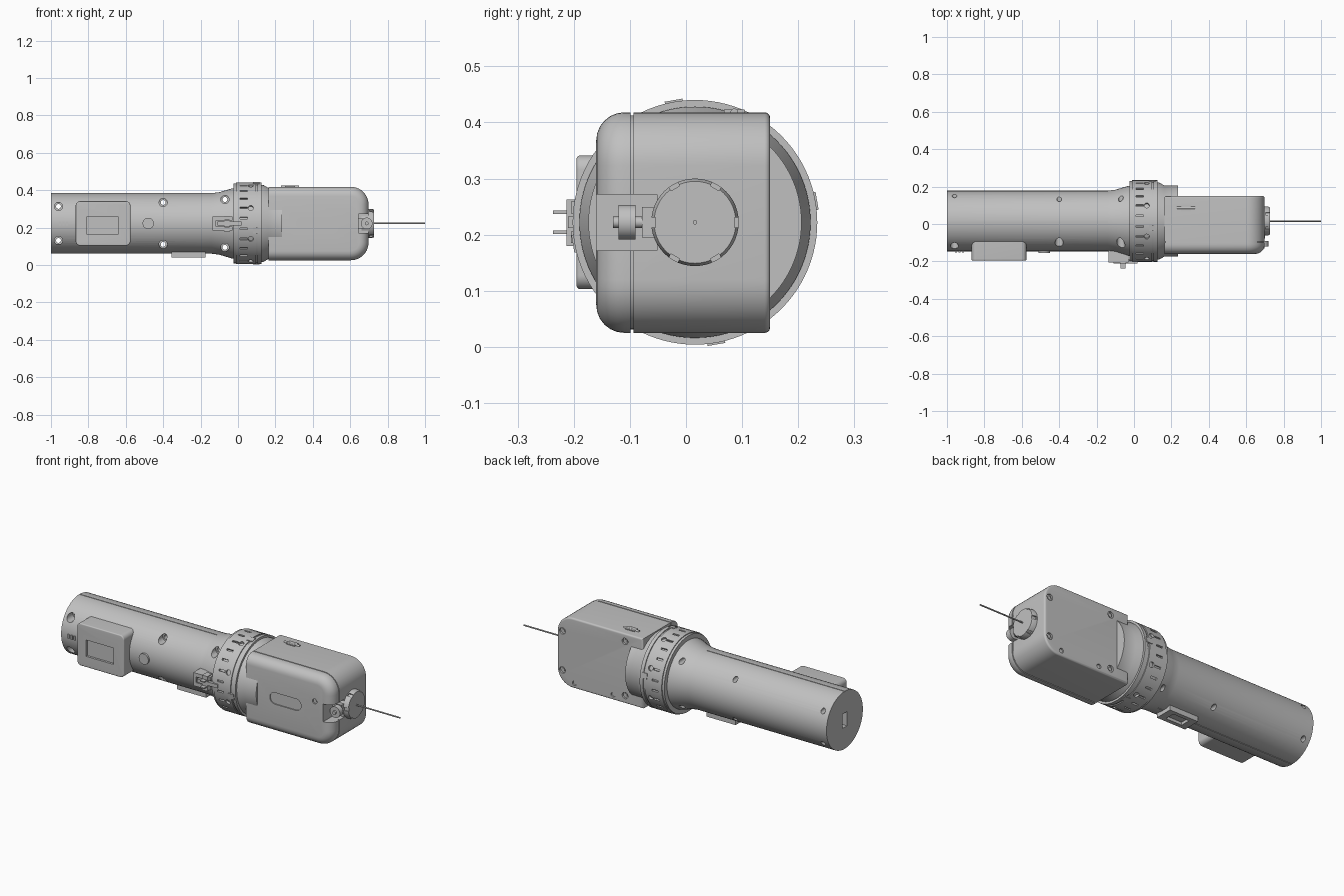
import bpy, bmesh
from math import pi, sin, cos, radians
from mathutils import Matrix, Vector

CY, CZ = 0.016, 0.222          # long axis of the body
cube = bpy.context.scene.objects.get("Cube")
if cube:
    bpy.data.objects.remove(cube, do_unlink=True)

grey = bpy.data.materials.new("plain grey")
grey.use_nodes = True
COLOUR = (0.53, 0.53, 0.53, 1)
grey.diffuse_color = COLOUR
grey.node_tree.nodes["Principled BSDF"].inputs["Base Color"].default_value = COLOUR


def finish(bm, name):
    bmesh.ops.recalc_face_normals(bm, faces=bm.faces)
    me = bpy.data.meshes.new(name)
    bm.to_mesh(me)
    bm.free()
    me.materials.append(grey)
    me.shade_smooth()
    me.set_sharp_from_angle(angle=radians(32))
    ob = bpy.data.objects.new(name, me)
    bpy.context.collection.objects.link(ob)
    return ob


def add_box(bm, x, y, z, turn=None):
    size = [b - a for a, b in (x, y, z)]
    mid = [(a + b) / 2 for a, b in (x, y, z)]
    m = Matrix.Translation(mid) @ Matrix.Diagonal((*size, 1))
    bmesh.ops.create_cube(bm, size=1, matrix=turn @ m if turn else m)


def add_rod(bm, a, b, r, sides=24):
    a, b = Vector(a), Vector(b)
    d = b - a
    m = Matrix.Translation((a + b) / 2) @ d.to_track_quat('Z', 'Y').to_matrix().to_4x4()
    bmesh.ops.create_cone(bm, cap_ends=True, segments=sides, radius1=r, radius2=r,
                          depth=d.length, matrix=m)


def box(name, x, y, z):
    bm = bmesh.new()
    add_box(bm, x, y, z)
    return finish(bm, name)


def rod(name, a, b, r, sides=24):
    bm = bmesh.new()
    add_rod(bm, a, b, r, sides)
    return finish(bm, name)


def revolve(name, profile, sides=72):
    """Turn (x, radius) points about the long axis and close both ends."""
    bm = bmesh.new()
    rings = [[bm.verts.new((x, CY + r * cos(2 * pi * i / sides), CZ + r * sin(2 * pi * i / sides)))
              for i in range(sides)] for x, r in profile]
    for p, q in zip(rings, rings[1:]):
        for i in range(sides):
            j = (i + 1) % sides
            bm.faces.new((p[i], p[j], q[j], q[i]))
    bm.faces.new(rings[0])
    bm.faces.new(rings[-1])
    return finish(bm, name)


def rounded(x0, x1, z0, z1, left, right, steps=10):
    """Outline of a rectangle with separate corner radii at its two ends."""
    pts = []
    for k, (cx, cz, r) in enumerate(((x1 - right, z1 - right, right), (x0 + left, z1 - left, left),
                                     (x0 + left, z0 + left, left), (x1 - right, z0 + right, right))):
        n = steps if r else 0
        for i in range(n + 1):
            a = pi / 2 * (k + (i / n if n else 0))
            pts.append((cx + r * cos(a), cz + r * sin(a)))
    return pts


def slab(name, outline, y0, y1, front=0, back=0, open_x=None):
    """Extrude an (x, z) outline along y, rounding its front and back rims."""
    bm = bmesh.new()
    face = bm.faces.new([bm.verts.new((x, y0, z)) for x, z in outline])
    new = bmesh.ops.extrude_face_region(bm, geom=[face])["geom"]
    for v in new:
        if isinstance(v, bmesh.types.BMVert):
            v.co.y = y1
    bmesh.ops.recalc_face_normals(bm, faces=bm.faces)
    for y, r in ((y0, front), (y1, back)):
        if r:
            rim = [e for e in bm.edges if all(abs(v.co.y - y) < 1e-5 for v in e.verts)
                   and not (open_x and all(abs(v.co.x - open_x) < 1e-4 for v in e.verts))]
            bmesh.ops.bevel(bm, geom=rim, offset=r, segments=6, profile=0.5, affect='EDGES')
    return finish(bm, name)


def cut(ob, bm):
    """Subtract the closed shapes in bm from an object."""
    cutter = finish(bm, "cutter")
    cutter.hide_render = True
    mod = ob.modifiers.new("cut", 'BOOLEAN')
    mod.object, mod.operation, mod.solver, mod.use_self = cutter, 'DIFFERENCE', 'EXACT', True
    dg = bpy.context.evaluated_depsgraph_get()
    me = bpy.data.meshes.new_from_object(ob.evaluated_get(dg))
    ob.modifiers.clear()
    ob.data = me
    me.set_sharp_from_angle(angle=radians(32))
    bpy.data.objects.remove(cutter, do_unlink=True)


def around(deg):
    return Matrix.Translation((0, CY, CZ)) @ Matrix.Rotation(radians(deg), 4, 'X')


# Handle tube with flare, bolt holes, split lines and end port
tube = revolve("handle_tube", [(-1, 0.162), (-0.14, 0.162), (-0.1, 0.167), (-0.03, 0.188), (0, 0.188)])
holes = bmesh.new()
for x, dz in ((-0.96, 0.091), (-0.4, 0.112), (-0.07, 0.128)):
    for s in (-1, 1):
        z = CZ + s * dz
        add_rod(holes, (x, -0.3, z), (x, 0.3, z), 0.013)
        add_rod(holes, (x, -0.3, z), (x, CY - 0.085, z), 0.022)
add_box(holes, (-1.1, -0.96), (CY - 0.02, CY + 0.02), (CZ - 0.04, CZ + 0.04))
cut(tube, holes)
lines = bmesh.new()
for s in (-1, 1):
    add_box(lines, (-1.1, -0.14), (CY - 0.002, CY + 0.002), (CZ + s * 0.17 - 0.011, CZ + s * 0.17 + 0.011))
cut(tube, lines)

# Collar with slots and set screws
collar = revolve("collar", [(-0.025, 0.19), (-0.025, 0.213), (-0.012, 0.213), (-0.012, 0.218),
                            (0.095, 0.218), (0.095, 0.213), (0.105, 0.213), (0.105, 0.218),
                            (0.125, 0.218), (0.125, 0.19)], 96)
slots = bmesh.new()
for i in range(24):
    add_box(slots, (0.012, 0.05), (-0.005, 0.005), (0.207, 0.24), around(i * 15 + 7.5))
for i in range(8):
    t = around(i * 45 + 22.5)
    add_rod(slots, t @ Vector((0.068, 0, 0.206)), t @ Vector((0.068, 0, 0.25)), 0.014, 16)
cut(collar, slots)
for i in range(4):
    t = around(i * 90 + 10)
    bm = bmesh.new()
    add_box(bm, (0.08, 0.115), (-0.016, 0.016), (0.2, 0.221), t)
    finish(bm, "collar_tab")

# Neck between collar and head
revolve("neck", [(0.1, 0.206), (0.135, 0.206), (0.162, 0.19), (0.235, 0.19)], 96)

# Head shells with a seam between them
outline = rounded(0.163, 0.698, 0.025, 0.418, 0, 0.095)
front = slab("head_front_shell", outline, -0.16, -0.099, front=0.05, open_x=0.163)
back = slab("head_back_shell", outline, -0.094, 0.15, back=0.01)
core = slab("head_seam_core", rounded(0.169, 0.692, 0.031, 0.412, 0, 0.09), -0.105, -0.085)
for ob in (front, back, core):
    notch = bmesh.new()
    add_box(notch, (0.643, 0.8), (-0.3, -0.052), (0.172, 0.272))
    cut(ob, notch)

# Pill-shaped recess and screw on the front face
pill = slab("pill", rounded(0.31, 0.505, 0.19, 0.255, 0.032, 0.032), -0.2, -0.154)
bm = bmesh.new()
bm.from_mesh(pill.data)
bpy.data.objects.remove(pill, do_unlink=True)
add_rod(bm, (0.59, -0.2, 0.272), (0.59, -0.152, 0.272), 0.014)
cut(front, bm)
rod("front_screw", (0.59, -0.14, 0.272), (0.59, -0.156, 0.272), 0.009)

# Screw recesses on the back face
bm = bmesh.new()
places = [(0.665, 0.33), (0.665, 0.11), (0.275, 0.375), (0.275, 0.07), (0.59, 0.055), (0.35, 0.055)]
for x, z in places:
    add_rod(bm, (x, 0.14, z), (x, 0.2, z), 0.018 if x in (0.665, 0.275) else 0.013)
cut(back, bm)
for x, z in places:
    rod("back_screw", (x, 0.13, z), (x, 0.145, z), 0.01)

# Latch on top of the head
slab_top = box("latch_plate", (0.25, 0.305), (0.068, 0.104), (0.41, 0.423))
rod("latch_pin", (0.23, 0.086, 0.418), (0.325, 0.086, 0.418), 0.007, 12)

# Nozzle with rim notches, and the wire
nozzle = revolve("nozzle", [(0.66, 0.078), (0.715, 0.078), (0.728, 0.073)], 48)
bm = bmesh.new()
for i in range(6):
    add_box(bm, (0.702, 0.74), (-0.009, 0.009), (0.07, 0.1), around(i * 60 + 30))
cut(nozzle, bm)
rod("wire", (0.7, CY, CZ), (1, CY, CZ), 0.004, 12)

# Guide roller in the head notch
rod("roller", (0.688, -0.12, CZ), (0.688, -0.09, CZ), 0.031, 32)
rod("roller_axle", (0.688, -0.13, CZ), (0.688, -0.05, CZ), 0.01, 16)
box("roller_arm", (0.64, 0.7), (-0.078, -0.05), (0.195, 0.249))

# Display housing with a sunken window
display = slab("display_housing", rounded(-0.868, -0.575, 0.103, 0.341, 0.025, 0.025), -0.195, -0.06, front=0.006)
bm = bmesh.new()
add_box(bm, (-0.81, -0.64), (-0.25, -0.183), (0.165, 0.257))
cut(display, bm)

# Push button and small indicator studs
rod("button", (-0.48, -0.155, CZ), (-0.48, -0.1, CZ), 0.03, 32)
for x in (-0.952, -0.932, -0.915):
    box("indicator", (x - 0.005, x + 0.005), (-0.152, -0.13), (CZ - 0.011, CZ + 0.011))

# Trigger bracket, lever and prongs
bracket = box("trigger_bracket", (-0.135, -0.03), (-0.205, -0.13), (0.185, 0.259))
bm = bmesh.new()
add_box(bm, (-0.118, 0), (-0.25, -0.175), (0.206, 0.238))
cut(bracket, bm)
box("trigger_lever", (-0.11, 0.018), (-0.21, -0.19), (0.212, 0.232))
for z in (0.204, 0.24):
    box("trigger_prong", (-0.072, -0.045), (-0.237, -0.18), (z - 0.003, z + 0.003))
box("trigger_cheek", (-0.075, -0.042), (-0.213, -0.17), (0.18, 0.263))

# Socket block under the tube
socket = box("socket_block", (-0.355, -0.175), (CY - 0.05, CY + 0.05), (0.04, 0.1))
bm = bmesh.new()
add_box(bm, (-0.315, -0.215), (CY - 0.028, CY + 0.028), (0, 0.056))
cut(socket, bm)
